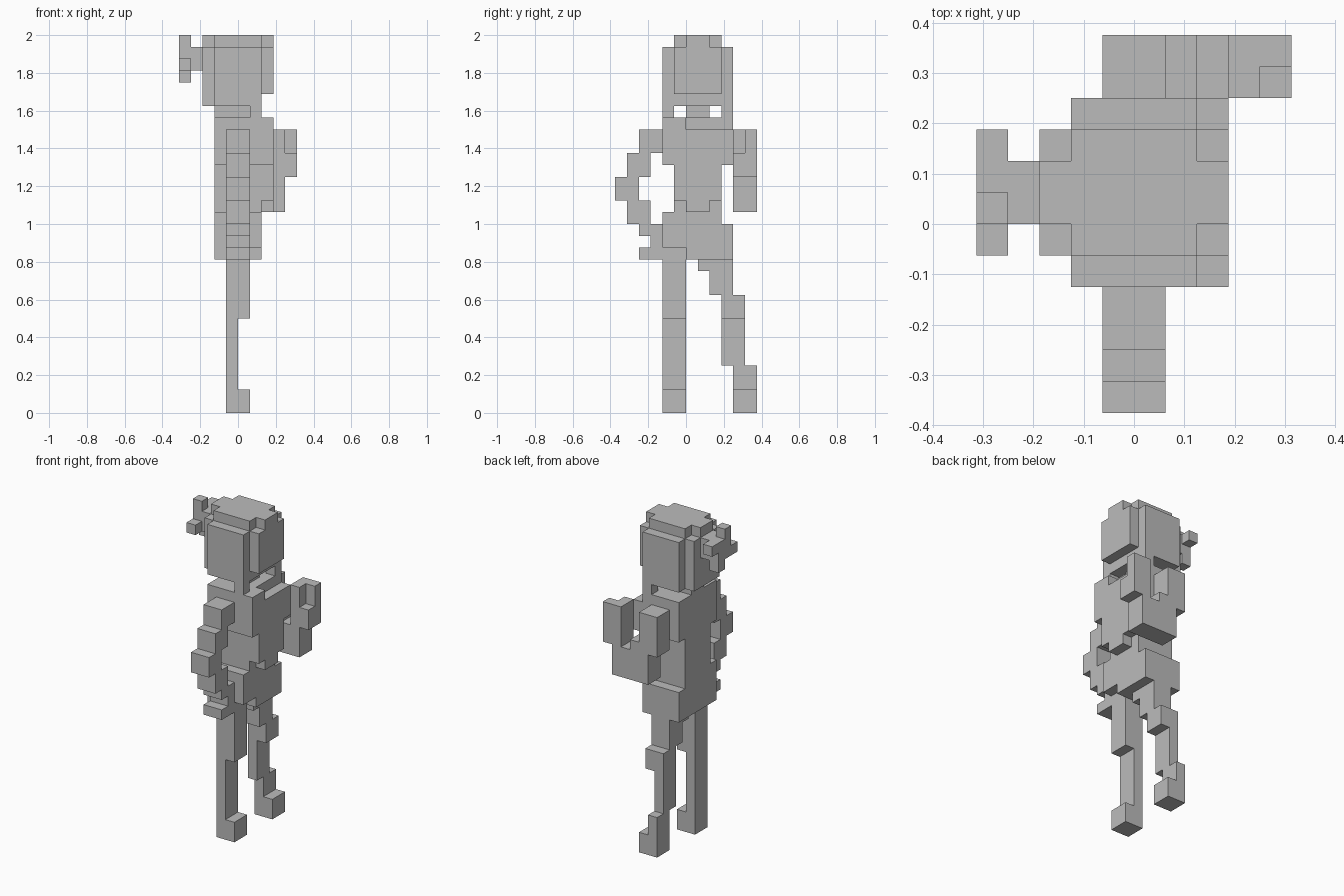
import bpy
import bmesh
from mathutils import Vector

UNIT = 0.0625  # edge of one cube cell

cube = bpy.data.objects.get("Cube")
if cube:
    bpy.data.objects.remove(cube, do_unlink=True)

grey = bpy.data.materials.new("plain_grey")
grey.use_nodes = True
COLOUR = (0.5, 0.5, 0.5, 1)
grey.diffuse_color = COLOUR
grey.node_tree.nodes["Principled BSDF"].inputs["Base Color"].default_value = COLOUR

AXES = [Vector((1, 0, 0)), Vector((0, 1, 0)), Vector((0, 0, 1))]


def block(x, y, z):
    """Set of grid cells filling the given x, y and z ranges."""
    return {(i, j, k) for i in range(*x) for j in range(*y) for k in range(*z)}


def build(name, *blocks):
    """Join blocks of cells into one flat-faced shell without inner walls."""
    cells = set().union(*blocks)
    bm = bmesh.new()
    for cell in cells:
        centre = Vector(cell) + Vector((0.5, 0.5, 0.5))
        for a in range(3):
            for side in (-1, 1):
                normal = AXES[a] * side
                if tuple(int(c) for c in Vector(cell) + normal) in cells:
                    continue
                u, v = AXES[(a + 1) % 3] / 2, AXES[(a + 2) % 3] / 2 * side
                mid = centre + normal / 2
                corners = (mid - u - v, mid + u - v, mid + u + v, mid - u + v)
                bm.faces.new([bm.verts.new(p * UNIT) for p in corners])
    bmesh.ops.remove_doubles(bm, verts=bm.verts, dist=UNIT / 100)
    bmesh.ops.dissolve_limit(bm, angle_limit=0.01, verts=bm.verts, edges=bm.edges)
    mesh = bpy.data.meshes.new(name)
    bm.to_mesh(mesh)
    bm.free()
    mesh.materials.append(grey)
    obj = bpy.data.objects.new(name, mesh)
    bpy.context.scene.collection.objects.link(obj)
    return obj


# Head: skull, stepped crown, face plate and back of the hair
build("head",
      block((-2, 2), (-2, 4), (26, 31)),
      block((-2, 2), (-1, 3), (31, 32)),
      block((-3, 3), (0, 2), (31, 32)),
      block((2, 3), (-1, 3), (27, 31)),
      block((-3, -2), (-1, 3), (26, 31)))

# Hair locks beside the neck
for name, y in (("right_hair_lock", -2), ("left_hair_lock", 3)):
    build(name, block((1, 2), (y, y + 1), (25, 26)))

build("neck", block((-2, 1), (0, 2), (25, 26)))

# Tied hair: a short stem with a pinwheel of tufts
build("hair_tail",
      block((-5, -3), (0, 2), (29, 31)),
      block((-5, -4), (0, 1), (31, 32)),
      block((-5, -4), (1, 2), (28, 29)),
      block((-5, -4), (-1, 0), (29, 30)),
      block((-5, -4), (2, 3), (30, 31)))

# Torso: wide chest above a narrow waist
build("torso",
      block((-2, 3), (-2, 4), (21, 24)),
      block((-2, 2), (-2, 4), (24, 25)),
      block((2, 3), (-2, 0), (24, 25)),
      block((-2, 3), (-1, 3), (18, 21)),
      block((-2, 2), (-1, 3), (17, 18)),
      block((2, 3), (0, 2), (17, 18)))

# Hips, with a notch at the lower corner
build("hips",
      block((-2, 2), (-2, 3), (16, 17)),
      block((-2, 2), (-2, 4), (14, 16)),
      block((-2, 2), (0, 4), (13, 14)),
      block((-2, 1), (-2, 0), (13, 14)))

# Arm bent out with the hand on the hip
ARM = (-1, 1)
build("right_arm",
      block(ARM, (-4, -2), (22, 24)),
      block(ARM, (-5, -3), (20, 22)),
      block(ARM, (-6, -4), (18, 20)),
      block(ARM, (-5, -3), (16, 18)),
      block(ARM, (-4, -2), (15, 16)),
      block(ARM, (-3, -2), (14, 15)),
      block(ARM, (-4, -2), (13, 14)))

# Arm bent upward: upper arm, forearm and raised hand
SIDE = (4, 6)
build("left_arm",
      block(ARM, SIDE, (20, 24)),
      block((0, 4), SIDE, (17, 20)),
      block((1, 2), SIDE, (20, 21)),
      block((3, 4), SIDE, (20, 24)),
      block((4, 5), SIDE, (20, 22)),
      block((4, 5), (5, 6), (22, 24)))

# Legs: thick thigh, thin shin, foot pointing forward
THIGH, SHIN, FOOT = (-1, 1), (-1, 0), (-1, 1)
build("right_leg",
      block(THIGH, (-2, 0), (8, 13)),
      block(SHIN, (-2, 0), (2, 8)),
      block(FOOT, (-2, 0), (0, 2)))
build("left_leg",
      block(THIGH, (1, 4), (12, 13)),
      block(THIGH, (2, 4), (10, 12)),
      block(THIGH, (3, 5), (8, 10)),
      block(SHIN, (3, 5), (4, 8)),
      block(SHIN, (4, 6), (2, 4)),
      block(FOOT, (4, 6), (0, 2)))
